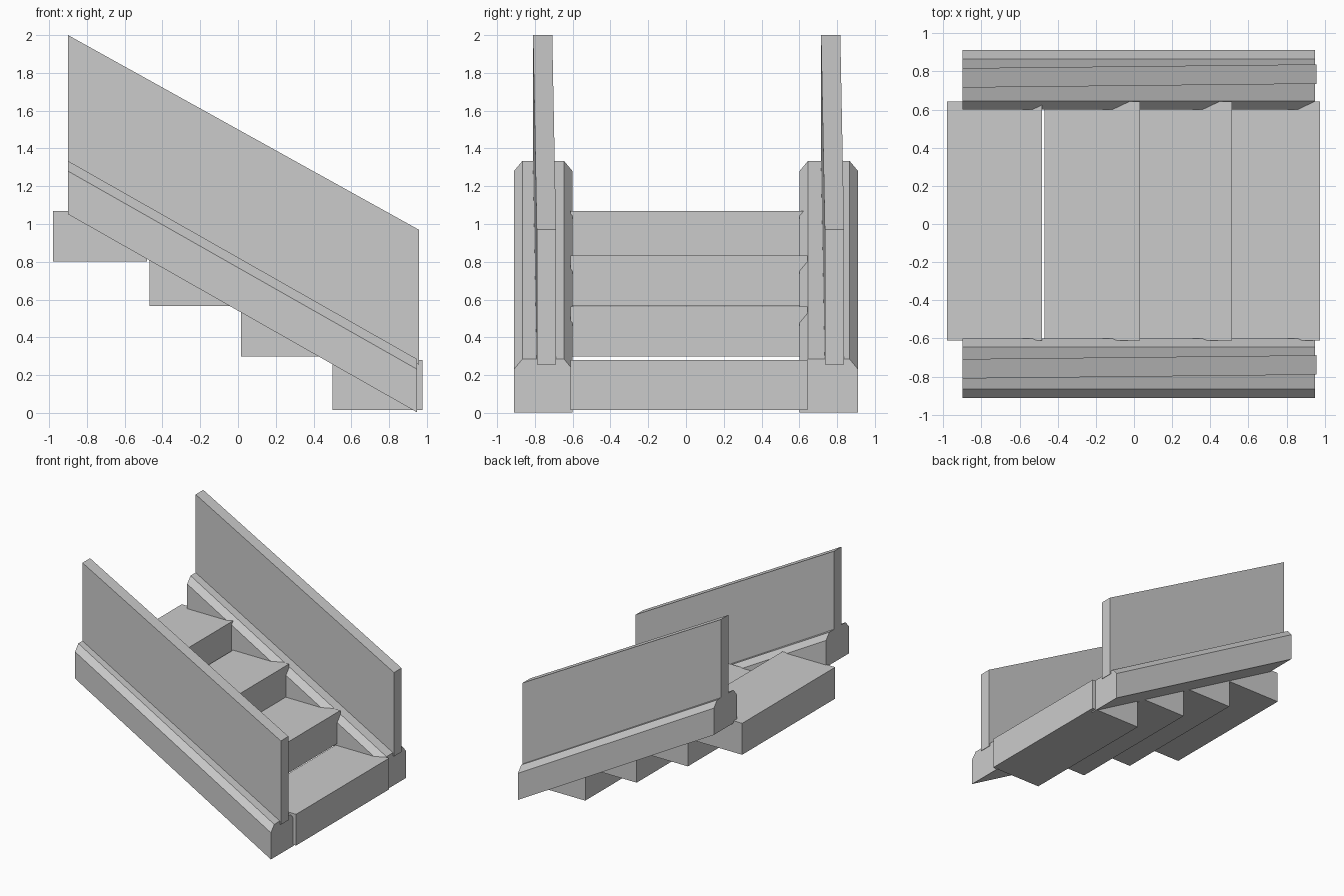
import bpy, bmesh

if "Cube" in bpy.data.objects:
    bpy.data.objects.remove(bpy.data.objects["Cube"])


def loft(name, ring_a, ring_b):
    """Closed solid between two matching end outlines."""
    bm = bmesh.new()
    a = [bm.verts.new(p) for p in ring_a]
    b = [bm.verts.new(p) for p in ring_b]
    bm.faces.new(a)
    bm.faces.new(b[::-1])
    n = len(a)
    for i in range(n):
        j = (i + 1) % n
        bm.faces.new((a[i], b[i], b[j], a[j]))
    bmesh.ops.recalc_face_normals(bm, faces=bm.faces)
    me = bpy.data.meshes.new(name)
    bm.to_mesh(me)
    bm.free()
    ob = bpy.data.objects.new(name, me)
    bpy.context.collection.objects.link(ob)
    return ob


def rect(x, y0, y1, z0, z1):
    return [(x, y0, z0), (x, y1, z0), (x, y1, z1), (x, y0, z1)]


# Sloping side beams with chamfered top edges
beam = [(-0.155, 0), (0.155, 0), (0.155, 0.228), (0.11, 0.282), (-0.11, 0.282), (-0.155, 0.228)]
for side, yc in (("front", -0.756), ("back", 0.756)):
    loft(side + "_beam",
         [(-0.90, yc + y, 1.052 + z) for y, z in beam],
         [(0.948, yc + y, 0.003 + z) for y, z in beam])

# Sloping railing panels, slightly skewed in plan
for side, y in (("front", -0.81), ("back", 0.715)):
    loft(side + "_railing_panel",
         rect(-0.90, y, y + 0.102, 1.285, 2.0),
         rect(0.957, y + 0.02, y + 0.122, 0.255, 0.97))

# Block steps
steps = [(-0.98, -0.482, 0.802, 1.07), (-0.468, 0.032, 0.566, 0.832),
         (0.015, 0.515, 0.298, 0.564), (0.50, 0.976, 0.015, 0.281)]
for i, (x0, x1, z0, z1) in enumerate(steps):
    loft("step_%d" % (i + 1), rect(x0, -0.611, 0.643, z0, z1), rect(x1, -0.611, 0.643, z0, z1))
